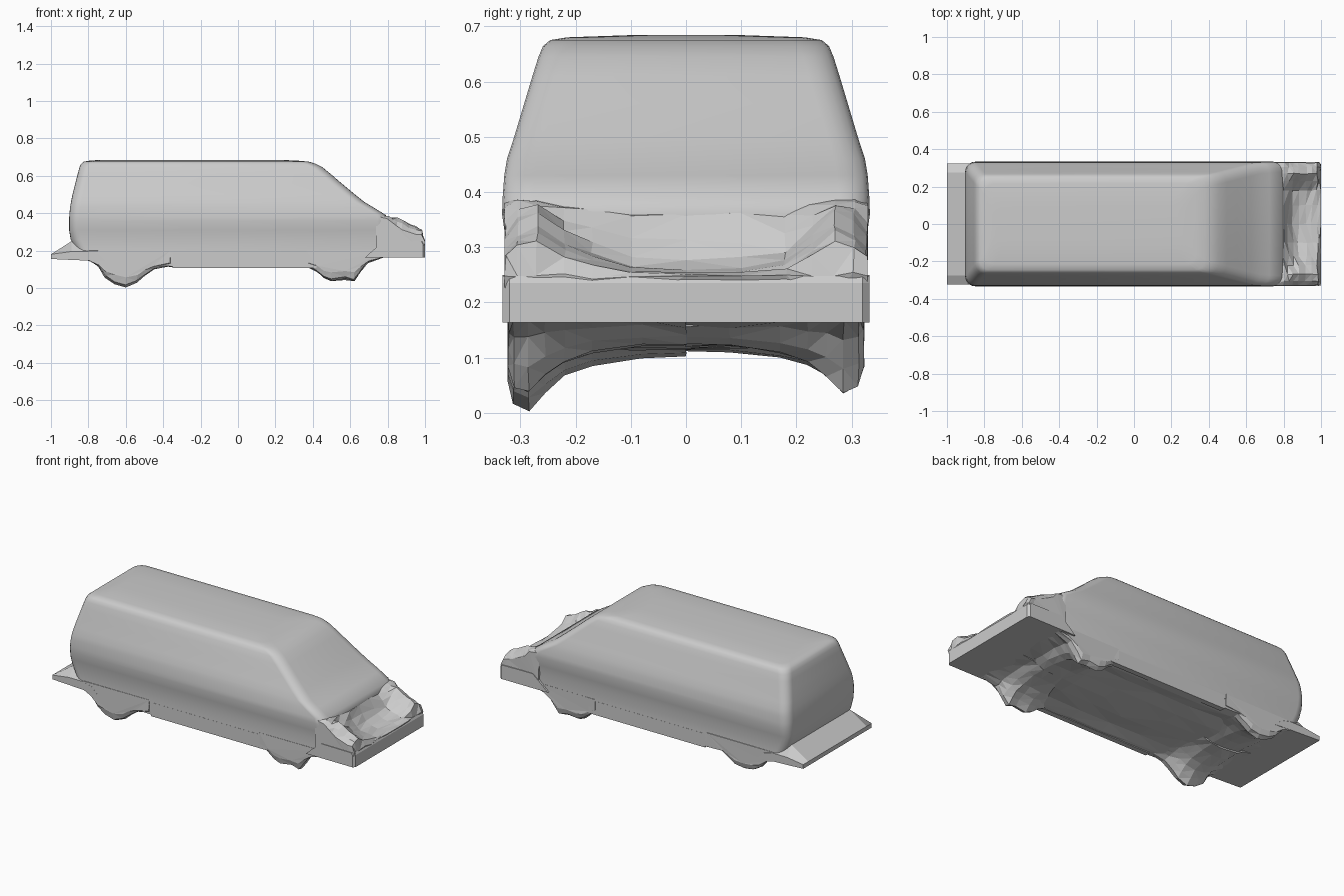
import bpy, bmesh, math, random
from mathutils import Vector

random.seed(4)
old = bpy.data.objects.get("Cube")
if old:
    bpy.data.objects.remove(old, do_unlink=True)

grey = bpy.data.materials.new("plain_grey")
grey.use_nodes = True
grey.diffuse_color = (0.6, 0.6, 0.6, 1)
grey.node_tree.nodes["Principled BSDF"].inputs["Base Color"].default_value = (0.6, 0.6, 0.6, 1)


def loft(name, rings, smooth=None, jitter=0.0):
    """Skin a list of equal-length closed rings and cap both ends."""
    bm = bmesh.new()
    rows = [[bm.verts.new(p) for p in ring] for ring in rings]
    for a, b in zip(rows, rows[1:]):
        for i in range(len(a)):
            j = (i + 1) % len(a)
            bm.faces.new((a[i], a[j], b[j], b[i]))
    bm.faces.new(rows[0][::-1])
    bm.faces.new(rows[-1])
    if jitter:
        bmesh.ops.triangulate(bm, faces=bm.faces[:])
        for v in bm.verts:
            # Roughen lengthwise and vertically, keeping the flanks flush
            v.co += Vector([random.uniform(-1, 1) * jitter * k for k in (1, 0.4, 1)])
    bmesh.ops.recalc_face_normals(bm, faces=bm.faces[:])
    mesh = bpy.data.meshes.new(name)
    bm.to_mesh(mesh)
    bm.free()
    obj = bpy.data.objects.new(name, mesh)
    bpy.context.collection.objects.link(obj)
    mesh.materials.append(grey)
    if smooth:
        bpy.ops.object.select_all(action="DESELECT")
        obj.select_set(True)
        bpy.context.view_layer.objects.active = obj
        bpy.ops.object.shade_smooth_by_angle(angle=math.radians(smooth))
    return obj


def rounded_slice(z, rear, front, half, radius, steps=5):
    """Horizontal rounded rectangle at height z."""
    ring = []
    corners = [(front, half, 0), (rear, half, 90), (rear, -half, 180), (front, -half, 270)]
    for x, y, start in corners:
        cx = x - math.copysign(radius, x)
        cy = y - math.copysign(radius, y)
        for k in range(steps + 1):
            a = math.radians(start + 90 * k / steps)
            ring.append((cx + radius * math.cos(a), cy + radius * math.sin(a), z))
    return ring


def prism(name, profile, ys):
    return loft(name, [[(x, y, z) for x, z in profile] for y in ys])


# Body shell: height, rear end, front end, half width
levels = [
    (0.17, -0.85, 0.77, 0.321), (0.20, -0.865, 0.79, 0.32),
    (0.26, -0.895, 0.80, 0.317), (0.31, -0.903, 0.80, 0.326),
    (0.36, -0.903, 0.80, 0.333), (0.39, -0.902, 0.79, 0.332),
    (0.43, -0.898, 0.725, 0.329), (0.46, -0.893, 0.675, 0.324),
    (0.50, -0.885, 0.625, 0.311), (0.56, -0.87, 0.553, 0.293),
    (0.61, -0.857, 0.495, 0.278), (0.645, -0.848, 0.452, 0.267),
    (0.664, -0.838, 0.415, 0.259), (0.675, -0.825, 0.38, 0.246),
    (0.680, -0.80, 0.33, 0.215), (0.684, -0.75, 0.25, 0.10),
]
loft("body_shell", [rounded_slice(*lv, 0.055) for lv in levels], smooth=40)

# Nose: sunken dish in the middle, tall ragged wings that fall away at the flanks
xs = [0.74, 0.80, 0.825, 0.85, 0.88, 0.92, 0.95, 0.98, 0.996]
wing = [0.39, 0.385, 0.38, 0.372, 0.368, 0.335, 0.325, 0.315, 0.25]
dish = [0.38, 0.36, 0.31, 0.278, 0.262, 0.254, 0.25, 0.247, 0.243]
rings = []
for y, mix in [(-0.327, 0.5), (-0.305, 0.85), (-0.27, 1), (-0.22, 0.6), (-0.17, 0.3), (-0.1, 0.08),
               (0, 0), (0.1, 0.05), (0.18, 0.15), (0.23, 0.6), (0.27, 1), (0.305, 0.85), (0.327, 0.5)]:
    top = [(x, y, d + (w - d) * mix) for x, w, d in zip(xs, wing, dish)]
    rings.append(top + [(0.98, y, 0.2), (0.74, y, 0.2)])
loft("nose", rings, jitter=0.006)

# Bumper with its flat pan
rings = []
for y, inset in [(-0.332, 0.012), (-0.32, 0), (0.32, 0), (0.332, 0.012)]:
    rings.append([(0.68, y, 0.164), (1 - inset, y, 0.164), (1 - inset, y, 0.235),
                  (0.993 - inset, y, 0.248), (0.78, y, 0.25), (0.72, y, 0.2)])
loft("front_bumper", rings)

# Sloping rear step, lower at its outer ends
rings = []
for y, rise in [(-0.323, 0.015), (-0.275, 0.07), (0.275, 0.07), (0.323, 0.015)]:
    rings.append([(-1.0, y, 0.155), (-1.0, y, 0.18), (-0.89, y, 0.18 + rise), (-0.80, y, 0.18 + rise),
                  (-0.74, y, 0.18), (-0.70, y, 0.14), (-0.80, y, 0.146)])
loft("rear_step", rings)

# Rough underbody, slightly sunken between the two straight sills
rings = []
for y, sink in [(-0.319, 0), (-0.27, 0), (-0.2, 0.012), (-0.1, 0.006), (0, 0.004),
                (0.1, 0.006), (0.2, 0.012), (0.27, 0), (0.319, 0)]:
    floor = [(-0.76, 0.145), (-0.6, 0.125), (-0.42, 0.118), (-0.2, 0.112), (0, 0.11),
             (0.2, 0.112), (0.42, 0.113), (0.56, 0.125), (0.69, 0.155)]
    rings.append([(x, y, z + sink) for x, z in floor] + [(0.69, y, 0.19), (-0.76, y, 0.19)])
loft("underbody", rings, jitter=0.004)
for side, hand in [(-1, "right"), (1, "left")]:
    prism(hand + "_sill", [(-0.35, 0.108), (0.42, 0.108), (0.42, 0.19), (-0.35, 0.19)],
          (side * 0.29, side * 0.321))

# Rough wheels: lower outlines flush with the flanks, tapering inwards
rear_outline = [(-0.80, 0.148), (-0.75, 0.115), (-0.71, 0.055), (-0.66, 0.022), (-0.60, 0.004),
                (-0.54, 0.025), (-0.50, 0.065), (-0.45, 0.1), (-0.36, 0.12)]
front_outline = [(0.37, 0.115), (0.42, 0.09), (0.46, 0.05), (0.50, 0.036), (0.57, 0.046),
                 (0.62, 0.036), (0.655, 0.08), (0.69, 0.135), (0.79, 0.168)]


def wheel(name, outline, side, scale, base):
    rings = []
    for y, amount in [(0.322, 0.62), (0.312, 0.9), (0.285, 1), (0.255, 0.76), (0.22, 0.56),
                      (0.17, 0.44), (0.08, 0.36), (0, 0.34)]:
        low = [(x, side * y, base + (z - base) * amount * scale) for x, z in outline]
        rings.append(low + [(outline[-1][0], side * y, 0.2), (outline[0][0], side * y, 0.2)])
    loft(name, rings, jitter=0.004)


wheel("rear_right_wheel", rear_outline, -1, 1, 0.148)
wheel("rear_left_wheel", rear_outline, 1, 0.77, 0.148)
wheel("front_right_wheel", front_outline, -1, 1, 0.168)
wheel("front_left_wheel", front_outline, 1, 1, 0.168)
